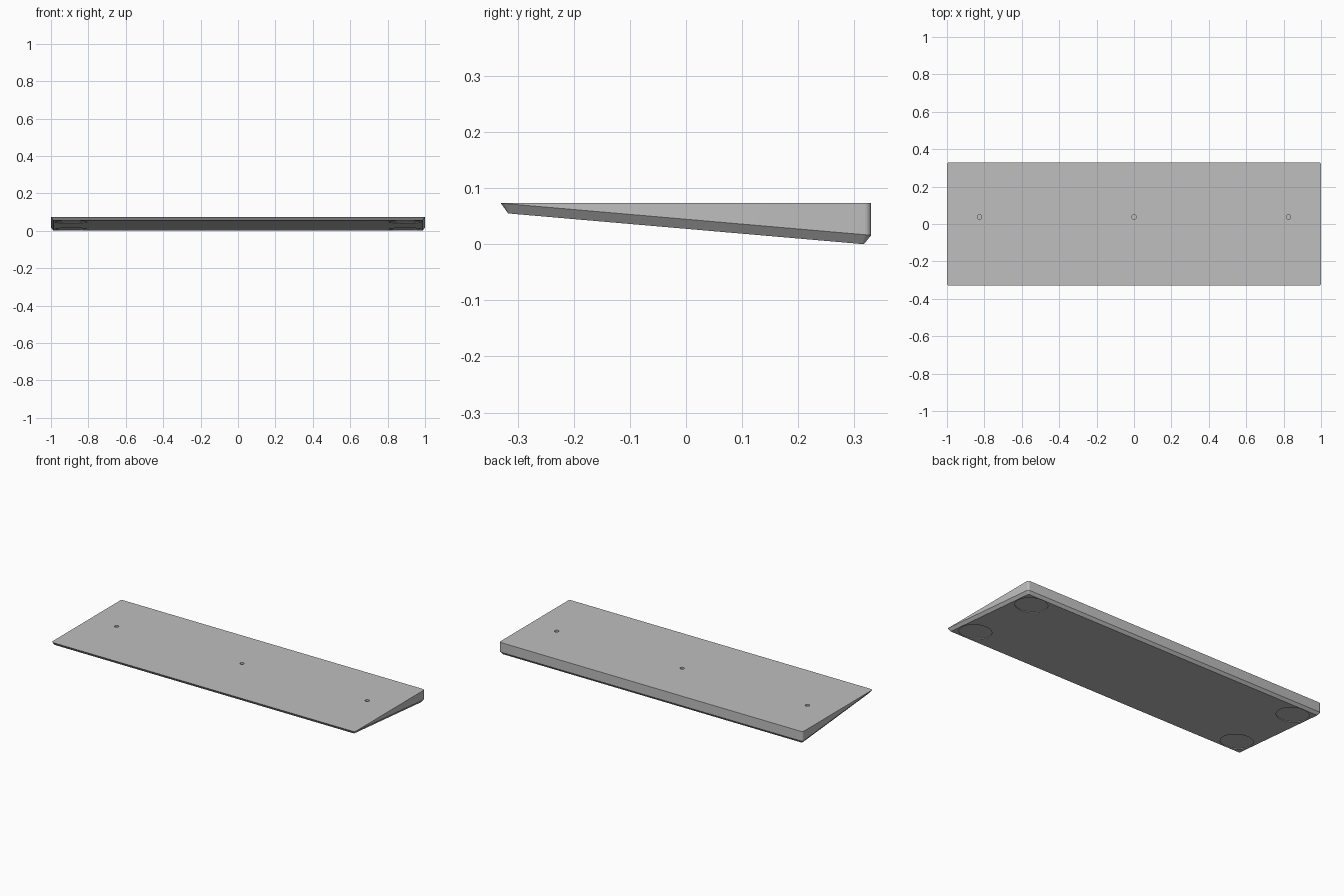
import bpy, bmesh, math
from mathutils import Matrix

if "Cube" in bpy.data.objects:
    bpy.data.objects.remove(bpy.data.objects["Cube"])

HALF_X, HALF_Y, TOP = 1.0, 0.33, 0.073
INSET, CORNER = 0.013, 0.012
SLOPE = -0.0865          # rise of the underside per unit of y


def under(y):
    return SLOPE * (y - 0.317)


def rim(y):
    return 0.0445 + SLOPE * y


grey = bpy.data.materials.new("plain grey")
grey.use_nodes = True
grey.diffuse_color = (0.52, 0.52, 0.52, 1)
grey.node_tree.nodes["Principled BSDF"].inputs["Base Color"].default_value = (0.52, 0.52, 0.52, 1)


def add_object(name, bm):
    bmesh.ops.recalc_face_normals(bm, faces=bm.faces)
    mesh = bpy.data.meshes.new(name)
    bm.to_mesh(mesh)
    bm.free()
    mesh.materials.append(grey)
    ob = bpy.data.objects.new(name, mesh)
    bpy.context.collection.objects.link(ob)
    return ob


def outline(bm, hx, hy, radius, height, steps=6):
    """Rounded rectangle whose z follows height(y)."""
    loop = []
    for k, (sx, sy) in enumerate([(1, 1), (-1, 1), (-1, -1), (1, -1)]):
        for i in range(steps + 1):
            a = math.pi / 2 * (k + i / steps)
            x = sx * (hx - radius) + radius * math.cos(a)
            y = sy * (hy - radius) + radius * math.sin(a)
            loop.append(bm.verts.new((x, y, height(y))))
    return loop


# Wedge body: flat top, sloping underside with a bevelled rim
bm = bmesh.new()
loops = [outline(bm, HALF_X, HALF_Y, CORNER, lambda y: TOP),
         outline(bm, HALF_X, HALF_Y, CORNER, rim),
         outline(bm, HALF_X - INSET, HALF_Y - INSET, CORNER / 4, under)]
for a, b in zip(loops, loops[1:]):
    for i in range(len(a)):
        j = (i + 1) % len(a)
        bm.faces.new((a[i], a[j], b[j], b[i]))
bm.faces.new(loops[0])
bm.faces.new(loops[-1])
body = add_object("wedge_shelf", bm)

# Cutters: three screw holes on top, four shallow foot recesses below
bm = bmesh.new()
for x in (-0.826, 0, 0.826):
    bmesh.ops.create_cone(bm, cap_ends=True, segments=24, radius1=0.012, radius2=0.012,
                          depth=0.06, matrix=Matrix.Translation((x, 0.037, TOP)))
tilt = Matrix.Rotation(math.atan(SLOPE), 4, 'X')
for x in (-0.893, 0.893):
    for y in (-0.228, 0.228):
        bmesh.ops.create_cone(bm, cap_ends=True, segments=48, radius1=0.087, radius2=0.087,
                              depth=0.008, matrix=Matrix.Translation((x, y, under(y))) @ tilt)
cutter = add_object("hole_cutter", bm)
cutter.hide_render = True

cut = body.modifiers.new("holes", 'BOOLEAN')
cut.operation = 'DIFFERENCE'
cut.solver = 'EXACT'
cut.object = cutter
bpy.context.view_layer.objects.active = body
body.select_set(True)
bpy.ops.object.modifier_apply(modifier=cut.name)
bpy.data.objects.remove(cutter)

# Smooth the round corners and hole walls, keep the edges crisp
bpy.ops.object.shade_smooth_by_angle(angle=math.radians(25))
